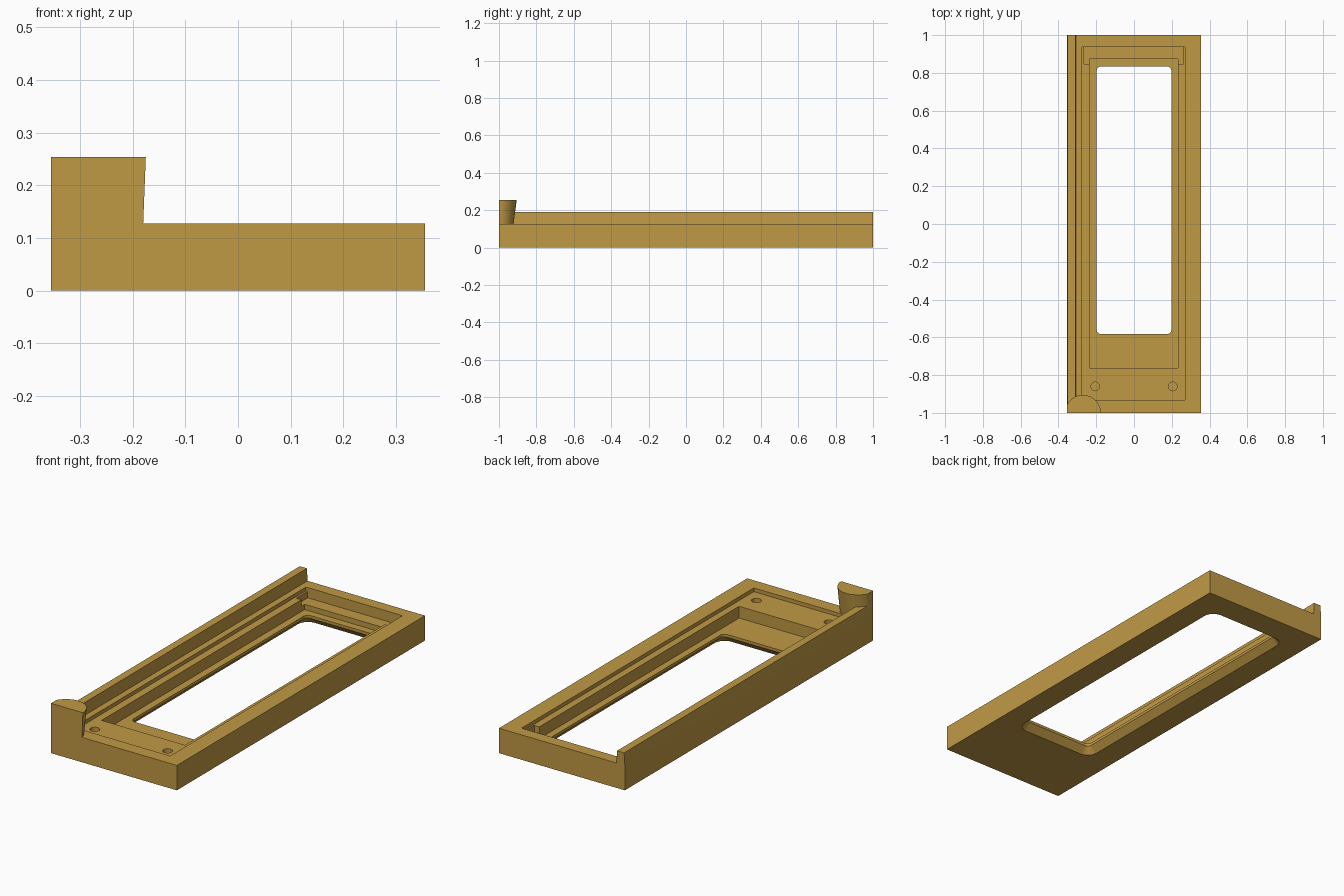
import bpy, bmesh, math

if "Cube" in bpy.data.objects:
    bpy.data.objects.remove(bpy.data.objects["Cube"])

brass = bpy.data.materials.new("ochre")
brass.diffuse_color = (0.53, 0.32, 0.06, 1)
brass.use_nodes = True
brass.node_tree.nodes["Principled BSDF"].inputs["Base Color"].default_value = brass.diffuse_color


def loft(name, rings, cap_bottom=True):
    """Skin a stack of equal-length rings of (x, y, z) points."""
    bm = bmesh.new()
    loops = [[bm.verts.new(p) for p in r] for r in rings]
    n = len(loops[0])
    for a, b in zip(loops, loops[1:]):
        for i in range(n):
            j = (i + 1) % n
            bm.faces.new((a[i], a[j], b[j], b[i]))
    if cap_bottom:
        bm.faces.new(loops[0][::-1])
    bm.faces.new(loops[-1])
    me = bpy.data.meshes.new(name)
    bm.to_mesh(me)
    bm.free()
    me.materials.append(brass)
    ob = bpy.data.objects.new(name, me)
    bpy.context.collection.objects.link(ob)
    return ob


def rect(x0, x1, y0, y1, z):
    return [(x0, y0, z), (x1, y0, z), (x1, y1, z), (x0, y1, z)]


def box(name, x0, x1, y0, y1, z0, z1):
    return loft(name, [rect(x0, x1, y0, y1, z0), rect(x0, x1, y0, y1, z1)])


def round_rect(x0, x1, y0, y1, r, z, seg=6):
    pts = []
    corners = [(x1 - r, y1 - r), (x0 + r, y1 - r), (x0 + r, y0 + r), (x1 - r, y0 + r)]
    for k, (cx, cy) in enumerate(corners):
        for i in range(seg + 1):
            a = math.pi / 2 * (k + i / seg)
            pts.append((cx + r * math.cos(a), cy + r * math.sin(a), z))
    return pts


def circle(cx, cy, r, z, n=24):
    return [(cx + r * math.cos(2 * math.pi * i / n),
             cy + r * math.sin(2 * math.pi * i / n), z) for i in range(n)]


def window_ring(grow, z):
    return round_rect(-0.198 - grow, 0.198 + grow, -0.583 - grow, 0.835 + grow,
                      0.025 + grow, z)


W, TOP = 0.355, 0.127

# Frame body
body = box("frame_body", -W, W, -1, 1, 0, TOP)

# Shallow ledge, deep pocket, end groove, flared window and screw holes
cutters = [
    box("ledge_cut", -0.275, 0.27, -0.932, 0.938, 0.108, 0.2),
    box("pocket_cut", -0.236, 0.234, -0.762, 0.874, 0.048, 0.21),
    box("groove_cut", -0.265, 0.262, 0.848, 0.94, 0.075, 0.22),
    loft("window_cut", [window_ring(0.04, -0.01), window_ring(0.0, 0.034),
                        window_ring(0.0, 0.1)]),
]
for x in (-0.205, 0.205):
    cutters.append(loft("screw_cut", [circle(x, -0.86, 0.023, 0.05),
                                      circle(x, -0.86, 0.023, 0.2)]))
for c in cutters:
    c.hide_render = True
    m = body.modifiers.new(c.name, 'BOOLEAN')
    m.operation = 'DIFFERENCE'
    m.solver = 'EXACT'
    m.object = c
bpy.context.view_layer.update()
dg = bpy.context.evaluated_depsgraph_get()
cut_mesh = bpy.data.meshes.new_from_object(body.evaluated_get(dg))
body.modifiers.clear()
body.data = cut_mesh
for c in cutters:
    bpy.data.objects.remove(c)

# Raised rail along the left edge, with a slight draft
rail = loft("side_rail", [rect(-W, -0.308, -1, 1, TOP),
                          rect(-0.351, -0.311, -1, 1, 0.19)], False)


# Flared half-round post in the front left corner, cut flat on two sides
def post_ring(cy, r, z, n=20):
    cx = -0.27
    a0 = math.asin((-1 - cy) / r)
    a1 = math.acos((-W - cx) / r)
    arc = [(cx + r * math.cos(a0 + (a1 - a0) * i / n),
            cy + r * math.sin(a0 + (a1 - a0) * i / n), z) for i in range(n + 1)]
    return arc + [(-W, -1, z)]


post = loft("corner_post", [post_ring(-1.013, 0.091, TOP),
                            post_ring(-1.0, 0.095, 0.254)], False)

# Smooth the curved walls, keep edges sharp
bpy.ops.object.select_all(action='DESELECT')
for ob in (body, rail, post):
    ob.select_set(True)
bpy.context.view_layer.objects.active = body
bpy.ops.object.shade_smooth_by_angle(angle=math.radians(30))
